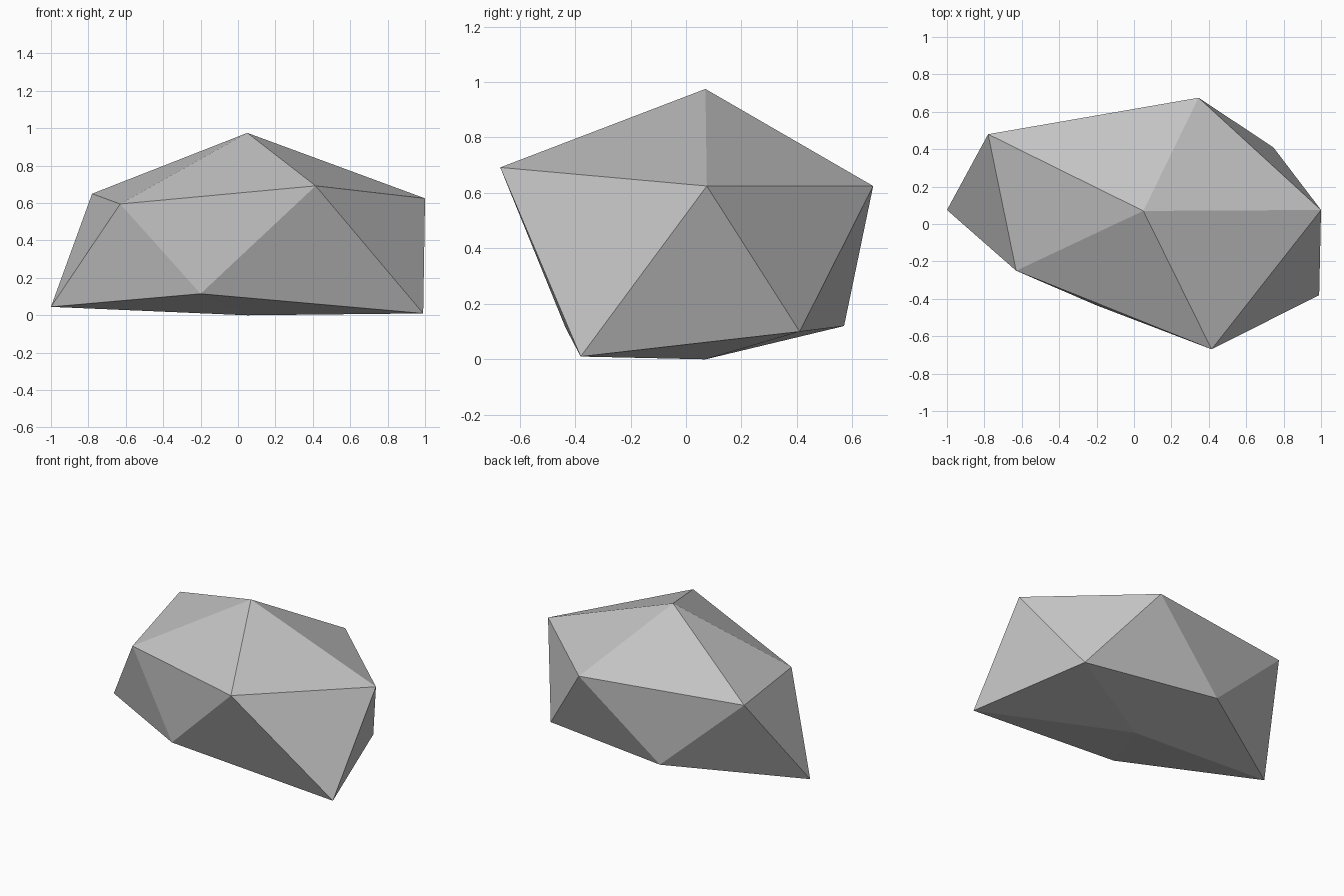
import bpy
import bmesh

cube = bpy.data.objects.get("Cube")
if cube:
    bpy.data.objects.remove(cube, do_unlink=True)

# Grey stone material
stone = bpy.data.materials.new("stone_grey")
stone.use_nodes = True
colour = (0.55, 0.55, 0.55, 1)
stone.diffuse_color = colour
stone.node_tree.nodes["Principled BSDF"].inputs["Base Color"].default_value = colour

# Twenty-sided rock: two poles and two staggered rings of five corners
bm = bmesh.new()
top = bm.verts.new((0.05, 0.07, 0.975))
bottom = bm.verts.new((0.05, 0.07, 0))
upper = [bm.verts.new(p) for p in (
    (1, 0.075, 0.625), (0.345, 0.675, 0.625), (-0.78, 0.48, 0.65),
    (-0.63, -0.25, 0.595), (0.415, -0.67, 0.692))]
lower = [bm.verts.new(p) for p in (
    (0.745, 0.41, 0.1), (-0.2, 0.57, 0.12), (-1, 0.075, 0.045),
    (-0.2, -0.435, 0.115), (0.99, -0.38, 0.01))]

# Cap fans and the zigzag band between the rings
for i in range(5):
    j = (i + 1) % 5
    bm.faces.new((top, upper[i], upper[j]))
    bm.faces.new((upper[i], lower[i], upper[j]))
    bm.faces.new((upper[j], lower[i], lower[j]))
    bm.faces.new((bottom, lower[j], lower[i]))
bmesh.ops.recalc_face_normals(bm, faces=bm.faces)

mesh = bpy.data.meshes.new("rock")
bm.to_mesh(mesh)
bm.free()
mesh.materials.append(stone)
rock = bpy.data.objects.new("rock", mesh)
bpy.context.collection.objects.link(rock)
